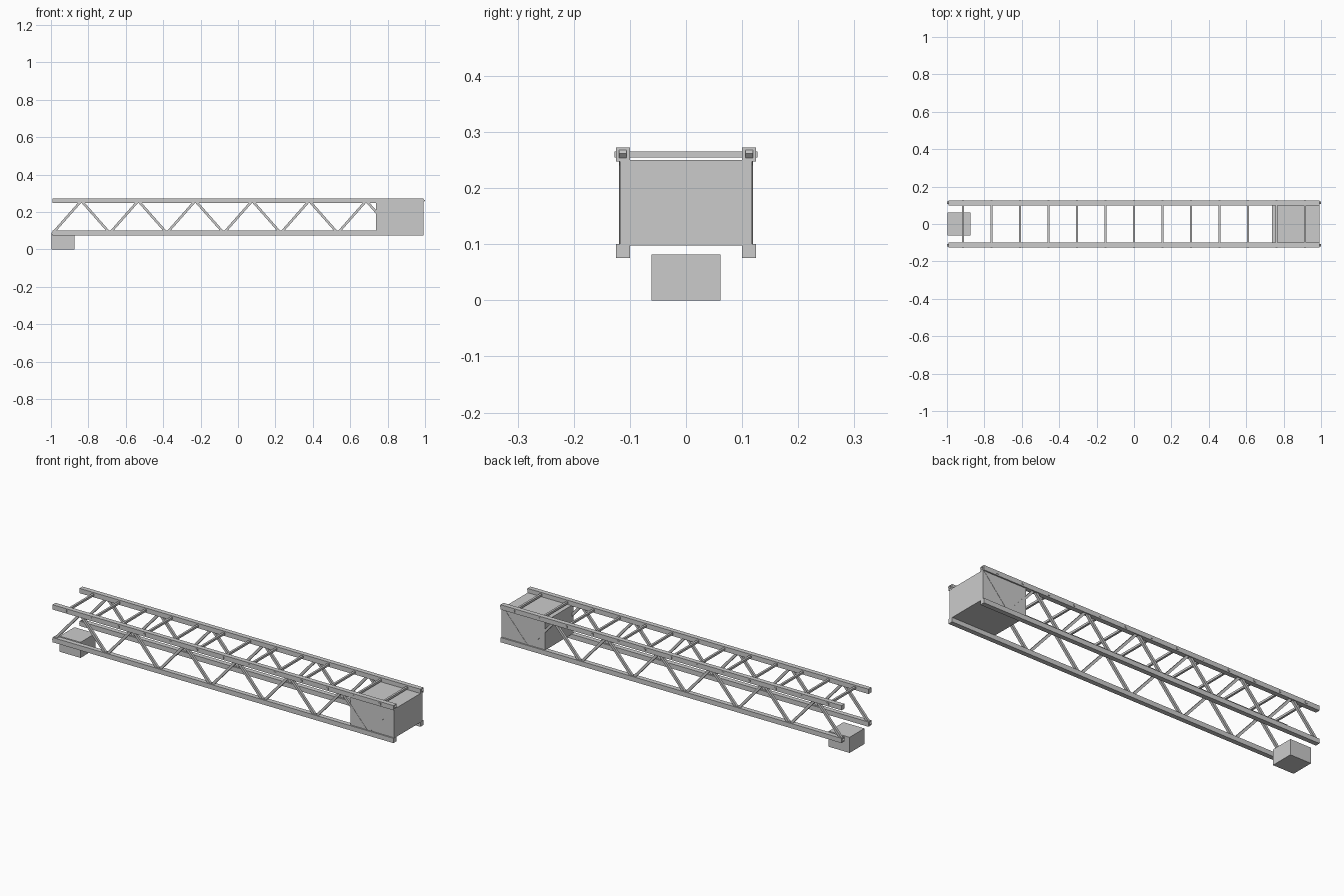
import bpy
import math

if "Cube" in bpy.data.objects:
    bpy.data.objects.remove(bpy.data.objects["Cube"])

grey = bpy.data.materials.new("light grey")
grey.diffuse_color = (0.6, 0.6, 0.6, 1)
grey.use_nodes = True
grey.node_tree.nodes["Principled BSDF"].inputs["Base Color"].default_value = grey.diffuse_color


def box(name, centre, size, pitch=0.0):
    """Box with given centre and size, pitched about the y axis."""
    bpy.ops.mesh.primitive_cube_add(size=1, location=centre, rotation=(0, pitch, 0))
    ob = bpy.context.object
    ob.name = name
    ob.scale = size
    ob.data.materials.append(grey)
    return ob


SIDE_Y = 0.1125            # centre line of each side truss
LOW, HIGH = 0.0875, 0.26   # chord centre heights
BAYS = 13
END = 0.99                 # last truss node
STEP = 2 * END / BAYS
BAR = 0.013

for side, y in (("front", -SIDE_Y), ("back", SIDE_Y)):
    # long chords
    for level, z in (("lower", LOW), ("upper", HIGH)):
        box(f"{side}_{level}_chord", (0, y, z), (1.986, 0.025, 0.025))
    # zigzag lattice bars, slightly overrunning the nodes
    length = math.hypot(STEP, HIGH - LOW) + 0.016
    angle = math.atan2(HIGH - LOW, STEP)
    for i in range(BAYS):
        x = -END + STEP * (i + 0.5)
        box(f"{side}_lattice_bar_{i + 1}", (x, y, (LOW + HIGH) / 2),
            (length, BAR, BAR), -angle if i % 2 == 0 else angle)

# cross rungs between the upper chords, one per bay
for i in range(BAYS):
    box(f"top_rung_{i + 1}", (-END + STEP * (i + 0.5), 0, HIGH), (0.011, 0.255, 0.011))

# counterweight box inside the truss
box("counterweight", (0.865, 0, 0.174), (0.254, 0.2355, 0.152))

# small block under the other end
box("hanging_block", (-0.935, 0, 0.041), (0.122, 0.123, 0.082))
